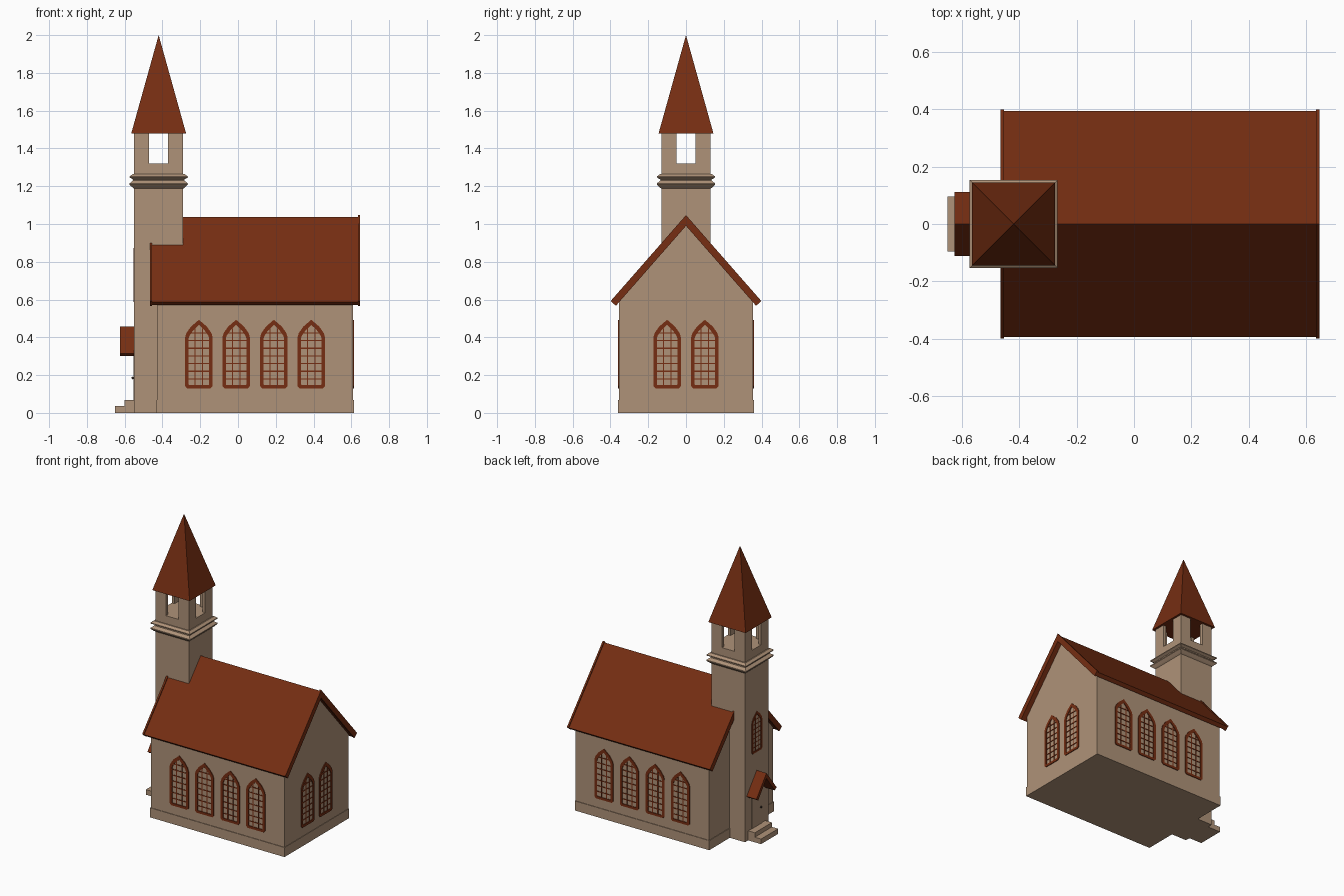
import bpy, bmesh
from math import pi

if "Cube" in bpy.data.objects:
    bpy.data.objects.remove(bpy.data.objects["Cube"])


def material(name, rgb):
    m = bpy.data.materials.new(name)
    m.diffuse_color = (*rgb, 1)
    m.use_nodes = True
    m.node_tree.nodes["Principled BSDF"].inputs["Base Color"].default_value = m.diffuse_color
    return m


STONE = material("stone", (0.43, 0.29, 0.19))
TILE = material("red_brown", (0.18, 0.027, 0.006))
DARK = material("dark_metal", (0.03, 0.02, 0.015))
TX = -0.42  # tower centre


def finish(name, bm, mat):
    bmesh.ops.recalc_face_normals(bm, faces=bm.faces)
    me = bpy.data.meshes.new(name)
    bm.to_mesh(me)
    bm.free()
    me.materials.append(mat)
    ob = bpy.data.objects.new(name, me)
    bpy.context.collection.objects.link(ob)
    return ob


def add_box(bm, x0, x1, y0, y1, z0, z1):
    vs = bmesh.ops.create_cube(bm, size=1)["verts"]
    for v in vs:
        v.co = ((x0 + x1) / 2 + v.co.x * (x1 - x0),
                (y0 + y1) / 2 + v.co.y * (y1 - y0),
                (z0 + z1) / 2 + v.co.z * (z1 - z0))


def box(name, mat, *dims):
    bm = bmesh.new()
    add_box(bm, *dims)
    return finish(name, bm, mat)


def prism(name, mat, profile, x0, x1):
    """Extrude a (y, z) profile along x."""
    bm = bmesh.new()
    f = bm.faces.new([bm.verts.new((x0, y, z)) for y, z in profile])
    r = bmesh.ops.extrude_face_region(bm, geom=[f])
    bmesh.ops.translate(bm, vec=(x1 - x0, 0, 0),
                        verts=[g for g in r["geom"] if isinstance(g, bmesh.types.BMVert)])
    return finish(name, bm, mat)


def square_stack(name, mat, sections):
    """Loft square rings of (half width, z) around the tower axis."""
    bm = bmesh.new()
    rings = [[bm.verts.new((TX + sx * h, sy * h, z))
              for sx, sy in ((-1, -1), (1, -1), (1, 1), (-1, 1))] for h, z in sections]
    for a, b in zip(rings, rings[1:]):
        for i in range(4):
            j = (i + 1) % 4
            bm.faces.new((a[i], a[j], b[j], b[i]))
    bm.faces.new(rings[0])
    bm.faces.new(rings[-1])
    bmesh.ops.remove_doubles(bm, verts=bm.verts, dist=1e-5)
    return finish(name, bm, mat)


# Nave walls with gables, and plinth
prism("nave_walls", STONE, [(-.355, .03), (.355, .03), (.355, .6), (0, 1.005), (-.355, .6)], -.428, .61)
box("plinth", STONE, -.432, .613, -.359, .359, 0, .067)


# Roof slabs with end trim
def gable(peak, half, eave, dy, dz, inner):
    return [(0, peak), (half, eave), (half - dy, eave - dz), (0, inner),
            (-half + dy, eave - dz), (-half, eave)]


prism("nave_roof", TILE, gable(1.038, .394, .588, .021, .018, .994), -.455, .638)
for name, x in (("front_roof_trim", -.466), ("rear_roof_trim", .635)):
    prism(name, TILE, gable(1.047, .399, .592, .028, .025, .99), x, x + .012)

# Tower, cornice and open belfry
square_stack("tower", STONE, [(.13, 0), (.13, 1.32)])
square_stack("tower_cornice", STONE, [(.13, 1.187), (.138, 1.193), (.154, 1.208), (.154, 1.215), (.136, 1.23),
                                      (.136, 1.236), (.154, 1.246), (.154, 1.252), (.138, 1.264), (.13, 1.264)])
bm = bmesh.new()
for sx in (-1, 1):
    for sy in (-1, 1):
        pts = [(.13, .13), (.05, .13), (.05, .108), (.108, .108), (.108, .05), (.13, .05)]
        f = bm.faces.new([bm.verts.new((TX + sx * x, sy * y, 1.315)) for x, y in pts])
        r = bmesh.ops.extrude_face_region(bm, geom=[f])
        bmesh.ops.translate(bm, vec=(0, 0, .17),
                            verts=[g for g in r["geom"] if isinstance(g, bmesh.types.BMVert)])
finish("belfry_corner_posts", bm, STONE)
square_stack("spire", TILE, [(.145, 1.48), (0, 2.0)])


# Pointed lattice window, built facing -y with its sill at z = 0
def window_mesh():
    half = [(.062, 0), (.073, .012), (.073, .27), (.066, .293), (.042, .327), (0, .363)]
    inner = [(.05, .017), (.054, .02), (.054, .266), (.049, .28), (.03, .307), (0, .336)]

    def loop(h):
        return h + [(-x, z) for x, z in reversed(h[:-1])]
    bm = bmesh.new()
    rings = [[bm.verts.new((x, y, z)) for x, z in loop(h)]
             for h, y in ((half, .01), (half, -.005), (inner, -.005), (inner, .01))]
    n = len(rings[0])
    for k in range(4):
        a, b = rings[k], rings[(k + 1) % 4]
        for i in range(n):
            j = (i + 1) % n
            bm.faces.new((a[i], a[j], b[j], b[i]))
    for s in (-1, 1):
        add_box(bm, s * .02 - .003, s * .02 + .003, -.003, .008, .01, .318)
    for k in range(7):
        z = .05 + k * .0405
        w = .056 if z < .27 else .042
        add_box(bm, -w, w, -.003, .008, z - .003, z + .003)
    return bm


base = finish("window", window_mesh(), TILE)
spots = [("side_window", (x, s * .355, .13), 0 if s < 0 else pi, 1)
         for s in (-1, 1) for x in (-.207, -.01, .19, .388)]
spots += [("rear_window", (.61, y, .13), pi / 2, 1) for y in (-.1, .1)]
spots += [("tower_window", (-.55, 0, .588), -pi / 2, .785)]
for name, loc, rot, scale in spots:
    ob = bpy.data.objects.new(name, base.data)
    bpy.context.collection.objects.link(ob)
    ob.location, ob.rotation_euler, ob.scale = loc, (0, 0, rot), (scale,) * 3
bpy.data.objects.remove(base)

# Entrance: door, knob, porch roof and steps
box("door", STONE, -.553, -.54, -.058, .058, .067, .33)
bm = bmesh.new()
bmesh.ops.create_uvsphere(bm, u_segments=10, v_segments=6, radius=.007)
bmesh.ops.translate(bm, verts=bm.verts, vec=(-.557, -.04, .185))
finish("door_knob", bm, DARK)
prism("porch_roof", TILE, gable(.457, .112, .315, .02, .015, .42), -.626, -.545)
box("lower_step", STONE, -.65, -.54, -.095, .095, 0, .036)
box("upper_step", STONE, -.602, -.54, -.095, .095, .03, .067)
